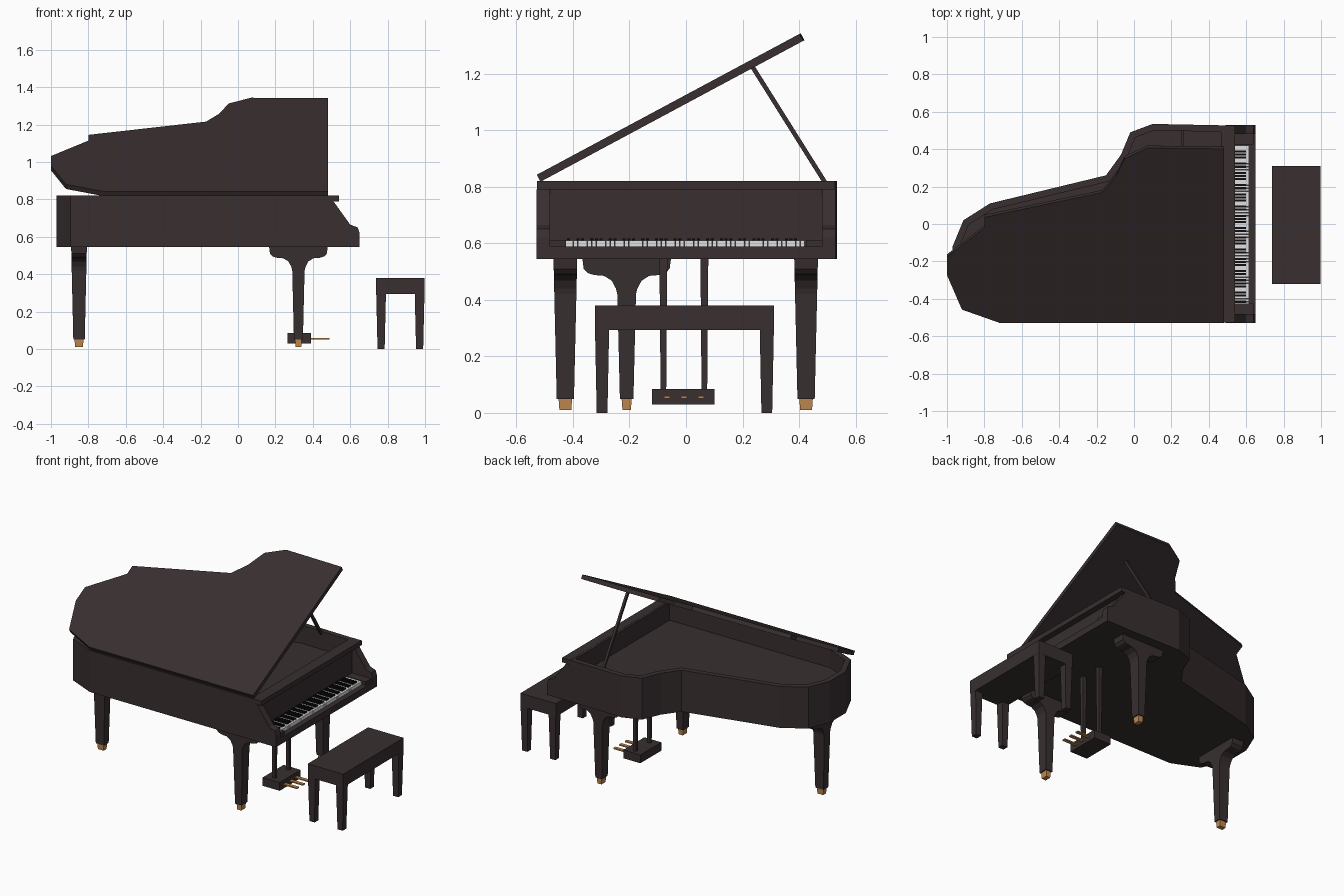
import bpy, bmesh, math
from mathutils import Vector, Matrix

cube = bpy.data.objects.get("Cube")
if cube:
    bpy.data.objects.remove(cube, do_unlink=True)


def material(name, rgb):
    m = bpy.data.materials.new(name)
    m.use_nodes = True
    m.diffuse_color = (*rgb, 1)
    m.node_tree.nodes["Principled BSDF"].inputs["Base Color"].default_value = (*rgb, 1)
    return m


WOOD = material("dark_wood", (0.04, 0.028, 0.029))
BRASS = material("brass", (0.54, 0.25, 0.08))
IVORY = material("ivory", (0.75, 0.75, 0.77))
EBONY = material("ebony", (0.004, 0.004, 0.004))


def finish(name, bm, mat):
    bmesh.ops.recalc_face_normals(bm, faces=bm.faces)
    mesh = bpy.data.meshes.new(name)
    bm.to_mesh(mesh)
    bm.free()
    mesh.materials.append(mat)
    ob = bpy.data.objects.new(name, mesh)
    bpy.context.collection.objects.link(ob)
    return ob


def add_taper(bm, x, y, z0, z1, low, high):
    """Four-sided block with half sizes low at z0 and high at z1."""
    rings = []
    for z, (hx, hy) in ((z0, low), (z1, high)):
        rings.append([bm.verts.new((x + sx * hx, y + sy * hy, z))
                      for sx, sy in ((-1, -1), (1, -1), (1, 1), (-1, 1))])
    a, b = rings
    bm.faces.new(a[::-1])
    bm.faces.new(b)
    for i in range(4):
        j = (i + 1) % 4
        bm.faces.new((a[i], a[j], b[j], b[i]))


def add_box(bm, x0, x1, y0, y1, z0, z1):
    half = ((x1 - x0) / 2, (y1 - y0) / 2)
    add_taper(bm, (x0 + x1) / 2, (y0 + y1) / 2, z0, z1, half, half)


def box(name, mat, *bounds):
    bm = bmesh.new()
    add_box(bm, *bounds)
    return finish(name, bm, mat)


def prism(points, place, lo, hi):
    """Extrude a 2D outline from lo to hi; place maps (u, v, w) to 3D."""
    bm = bmesh.new()
    a, b = [[bm.verts.new(place(u, v, w)) for u, v in points] for w in (lo, hi)]
    bm.faces.new(a[::-1])
    bm.faces.new(b)
    for i in range(len(a)):
        j = (i + 1) % len(a)
        bm.faces.new((a[i], a[j], b[j], b[i]))
    return bm


def flat(u, v, w):
    return (u, v, w)


# Curved case with a sunken soundboard
outline = [(.50, -.527), (.50, .527), (.10, .535), (-.02, .49), (-.07, .37),
           (-.15, .26), (-.77, .11), (-.912, .02), (-.97, -.12), (-.97, -.29),
           (-.895, -.45), (-.72, -.527)]
bm = prism(outline, flat, .545, .82)
bmesh.ops.recalc_face_normals(bm, faces=bm.faces)
top = max(bm.faces, key=lambda f: f.calc_center_median().z)
bmesh.ops.inset_region(bm, faces=[top], thickness=.035, use_even_offset=True)
floor = bmesh.ops.extrude_discrete_faces(bm, faces=[top])["faces"][0]
bmesh.ops.translate(bm, verts=floor.verts, vec=(0, 0, -.12))
finish("case", bm, WOOD)

# Open lid, hinged along the straight side
lid_outline = [(.48, 0), (.48, 1.055), (.07, 1.06), (-.05, .995), (-.10, .88),
               (-.17, .79), (-.80, .64), (-.80, .575), (-1, .40), (-1, .29),
               (-.92, .08), (-.72, 0)]
bm = prism(lid_outline, flat, 0, .028)
tilt = math.radians(28.2)
bm.transform(Matrix.Translation((0, -.515, .818)) @ Matrix.Rotation(tilt, 4, 'X'))
finish("lid", bm, WOOD)

# Lid prop stick
foot, head = Vector((.26, .502, .80)), Vector((.26, .237, 1.222))
bm = bmesh.new()
add_taper(bm, 0, 0, 0, (head - foot).length, (.008, .008), (.008, .008))
aim = (head - foot).to_track_quat('Z', 'X').to_matrix().to_4x4()
bm.transform(Matrix.Translation(foot) @ aim)
finish("lid_prop", bm, WOOD)

# Keyboard end: shelf, key bed, cheeks and key blocks
box("top_shelf", WOOD, .478, .54, -.527, .527, .79, .821)
box("key_bed", WOOD, .49, .65, -.527, .527, .545, .588)
cheek = [(.49, .545), (.65, .545), (.65, .62), (.64, .65), (.60, .665),
         (.51, .79), (.49, .79)]
for side, label in ((-1, "right"), (1, "left")):
    bm = prism(cheek, lambda u, v, w: (u, side * w, v), .482, .529)
    finish(label + "_cheek", bm, WOOD)
    inner, outer = sorted((side * .425, side * .49))
    box(label + "_key_block", WOOD, .49, .64, inner, outer, .58, .612)

# Keys: fifty-two white, with black ones between them
start, step = -.432, .0164
white, black = bmesh.new(), bmesh.new()
for i in range(52):
    y = start + i * step
    add_box(white, .50, .614, y + .0006, y + step - .0006, .58, .61)
    if i % 7 not in (1, 4) and i < 51:
        add_box(black, .50, .599, y + step - .0055, y + step + .0055, .60, .618)
finish("white_keys", white, IVORY)
finish("black_keys", black, EBONY)

# Three legs with curved brackets and brass feet
half_leg = [(.157, .547), (.152, .51), (.138, .495), (.115, .488), (.08, .485),
            (.053, .468), (.038, .44), (.033, .42), (.024, .05)]
leg_profile = half_leg + [(-u, v) for u, v in reversed(half_leg)]


def leg(name, x, y, turn):
    place = Matrix.Translation((x, y, 0)) @ Matrix.Rotation(turn, 4, 'Z')
    bm = prism(leg_profile, lambda u, v, w: (u, w * (.7 + .3 * v / .545), v), -.042, .042)
    bm.transform(place)
    finish(name, bm, WOOD)
    bm = bmesh.new()
    add_taper(bm, 0, 0, .01, .052, (.015, .021), (.018, .024))
    bm.transform(place)
    finish(name + "_foot", bm, BRASS)


leg("front_right_leg", .323, -.427, 0)
leg("front_left_leg", .323, .425, 0)
leg("tail_leg", -.85, -.21, math.pi / 2)

# Pedal box, its two hanging posts and three pedals
box("pedal_box", WOOD, .265, .39, -.12, .10, .03, .085)
bm = bmesh.new()
for y in (-.08, .065):
    add_taper(bm, .325, y, .08, .55, (.010, .010), (.014, .014))
finish("pedal_posts", bm, WOOD)
bm = bmesh.new()
for y in (-.067, -.007, .053):
    add_box(bm, .38, .488, y - .011, y + .011, .051, .059)
finish("pedals", bm, BRASS)

# Bench
box("bench_seat", WOOD, .738, .998, -.322, .311, .293, .38)
bm = bmesh.new()
for x in (.765, .971):
    for y in (-.297, .286):
        add_taper(bm, x, y, 0, .295, (.019, .019), (.026, .025))
finish("bench_legs", bm, WOOD)
